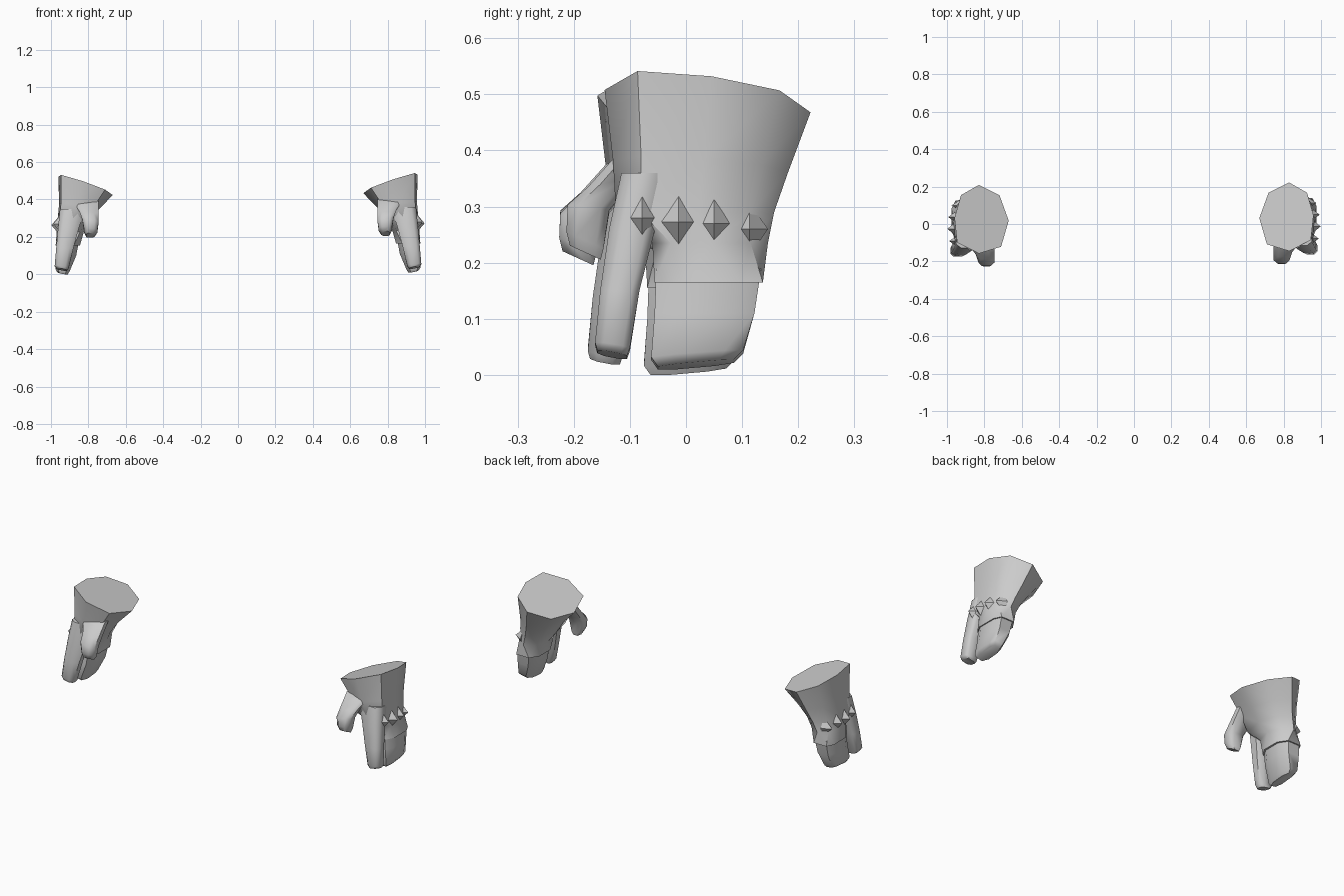
import bpy, bmesh, math

if "Cube" in bpy.data.objects:
    bpy.data.objects.remove(bpy.data.objects["Cube"])

# unit cross-sections (u across x, v across y)
OVAL = [(.55, 1), (.88, .85), (1, .52), (.95, .16), (.55, 0), (.14, .1), (0, .48), (.17, .85)]
BOX = [(.25, 1), (.85, 1), (1, .8), (1, .25), (.8, 0), (.25, 0), (0, .25), (0, .75)]


def section(shape, x0, x1, y0, y1, z, du=0, dv=0):
    """Section fitted to bounds; du, dv are the height changes across x and y."""
    return [(x0 + u * (x1 - x0), y0 + v * (y1 - y0), z + du * (u - .5) + dv * (v - .5))
            for u, v in shape]


def place(side, p):
    # the left glove is a mirror image sitting a touch lower and further forward
    return p if side > 0 else (-p[0], p[1] - .013, p[2] - .01)


def finish(name, bm, angle):
    bmesh.ops.recalc_face_normals(bm, faces=bm.faces)
    mesh = bpy.data.meshes.new(name)
    bm.to_mesh(mesh)
    bm.free()
    ob = bpy.data.objects.new(name, mesh)
    bpy.context.collection.objects.link(ob)
    bpy.ops.object.select_all(action='DESELECT')
    ob.select_set(True)
    bpy.context.view_layer.objects.active = ob
    if angle:
        bpy.ops.object.shade_smooth_by_angle(angle=math.radians(angle))


def loft(name, side, sections):
    bm = bmesh.new()
    rings = [[bm.verts.new(place(side, p)) for p in s] for s in sections]
    for a, b in zip(rings, rings[1:]):
        for i in range(len(a)):
            j = (i + 1) % len(a)
            bm.faces.new((a[i], a[j], b[j], b[i]))
    for r in (rings[0], rings[-1]):
        bm.faces.new(r)
    finish(name, bm, 50)


def stud(name, side, y, z, w, h, base, tip):
    bm = bmesh.new()
    pts = [(base, y - w, z), (base, y, z + h), (base, y + w, z), (base, y, z - h)]
    ring = [bm.verts.new(place(side, p)) for p in pts]
    apex = bm.verts.new(place(side, (tip, y, z)))
    for i in range(4):
        bm.faces.new((ring[i], ring[(i + 1) % 4], apex))
    bm.faces.new(ring)
    finish(name, bm, 0)


for side, tag in ((1, "right"), (-1, "left")):
    # flared cuff, palm and the sleeve edge over the fingers
    loft(tag + "_cuff_and_palm", side, [
        section(OVAL, .67, .96, -.145, .222, .483, .10, -.04),
        section(OVAL, .745, .957, -.13, .182, .37, .03, -.02),
        section(OVAL, .79, .965, -.125, .157, .29),
        section(OVAL, .825, .97, -.06, .146, .235),
        section(BOX, .845, .975, -.056, .137, .165)])
    # joined fingers
    loft(tag + "_joined_fingers", side, [
        section(BOX, .85, .968, -.053, .134, .19),
        section(BOX, .865, .972, -.056, .122, .11),
        section(BOX, .90, .976, -.062, .102, .035, .01, .012),
        section(BOX, .91, .965, -.05, .085, .018, .01, .012)])
    # separate first finger
    loft(tag + "_index_finger", side, [
        section(BOX, .815, .952, -.115, -.03, .36),
        section(BOX, .85, .962, -.137, -.055, .26),
        section(BOX, .88, .972, -.153, -.083, .15),
        section(BOX, .905, .98, -.162, -.10, .05, .01, -.01),
        section(BOX, .915, .97, -.158, -.105, .036, .01, -.01)])
    # thumb
    loft(tag + "_thumb", side, [
        section(BOX, .745, .88, -.13, -.02, .41, 0, .05),
        section(BOX, .745, .845, -.175, -.085, .345, 0, .02),
        section(BOX, .745, .832, -.211, -.137, .295, .01, -.01),
        section(BOX, .752, .822, -.213, -.147, .24, 0, -.03),
        section(BOX, .765, .812, -.207, -.152, .218, 0, -.025)])
    # diamond knuckle studs
    for i, (y, z, w, h, base, tip) in enumerate((
            (-.078, .28, .028, .045, .95, .988), (-.013, .273, .033, .048, .957, .998),
            (.05, .27, .031, .048, .952, .993), (.113, .26, .033, .048, .925, .975))):
        stud(f"{tag}_knuckle_stud_{i + 1}", side, y, z, w, h, base, tip)
